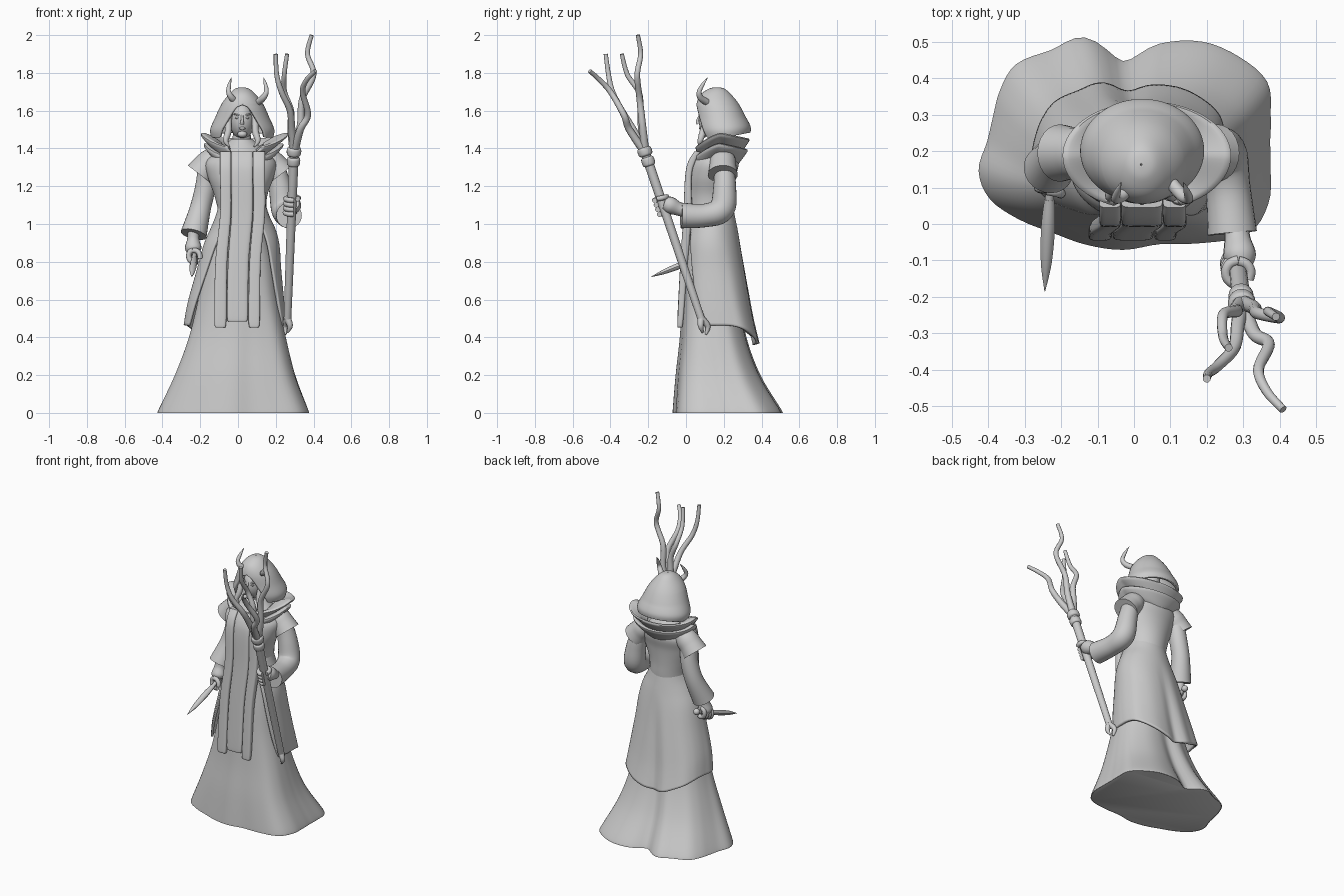
import bpy, bmesh, math
from mathutils import Vector

cube = bpy.data.objects.get("Cube")
if cube:
    bpy.data.objects.remove(cube, do_unlink=True)

STONE = bpy.data.materials.new("stone_grey")
STONE.use_nodes = True
GREY = (0.6, 0.6, 0.6, 1)
STONE.diffuse_color = GREY
STONE.node_tree.nodes["Principled BSDF"].inputs["Base Color"].default_value = GREY


def finish(name, bm, thick=0):
    bmesh.ops.remove_doubles(bm, verts=bm.verts, dist=1e-5)
    bmesh.ops.recalc_face_normals(bm, faces=bm.faces)
    mesh = bpy.data.meshes.new(name)
    bm.to_mesh(mesh)
    bm.free()
    mesh.materials.append(STONE)
    ob = bpy.data.objects.new(name, mesh)
    bpy.context.collection.objects.link(ob)
    if thick:
        mod = ob.modifiers.new("cloth_thickness", 'SOLIDIFY')
        mod.thickness = thick
        mod.offset = 0
    bpy.ops.object.select_all(action='DESELECT')
    ob.select_set(True)
    bpy.context.view_layer.objects.active = ob
    bpy.ops.object.shade_smooth_by_angle(angle=math.radians(45))
    return ob


def smooth(rows, steps):
    """Catmull-Rom interpolation of equally long tuples."""
    out = []
    for i in range(len(rows) - 1):
        p = [rows[max(0, min(len(rows) - 1, i + k))] for k in (-1, 0, 1, 2)]
        for s in range(steps):
            t = s / steps
            out.append([b + t / 2 * (c - a + t * (2*a - 5*b + 4*c - d + t * (3*(b - c) + d - a)))
                        for a, b, c, d in zip(*p)])
    return out + [list(rows[-1])]


def skin(bm, rings, closed):
    n = len(rings[0])
    for a, b in zip(rings, rings[1:]):
        for k in range(n if closed else n - 1):
            j = (k + 1) % n
            bm.faces.new((a[k], a[j], b[j], b[k]))
    if closed:
        bm.faces.new(rings[0])
        bm.faces.new(rings[-1])


def loft(name, rows, gap=None, lift=None, lobes=None, power=1, thick=0, n=72, steps=6):
    """Stack of rings: z, left, right, front, back, fold strength. gap opens the front."""
    bm, rings = bmesh.new(), []
    rows = smooth(rows, steps)
    for i, row in enumerate(rows):
        z, x0, x1, y0, y1 = row[:5]
        g = gap(i / (len(rows) - 1)) if gap else 0
        ring = []
        for k in range(n):
            f = k / (n - 1 if gap else n)
            th = -math.pi / 2 + g + (2 * math.pi - 2 * g) * f
            c, s = math.cos(th), math.sin(th)
            r = 1 + (lobes(th) - 1) * row[5] if lobes else 1
            u = r * math.copysign(abs(c) ** power, c)
            v = r * math.copysign(abs(s) ** power, s)
            zz = lift(z, s) if lift else z
            ring.append(bm.verts.new(((x0 + x1 + (x1 - x0) * u) / 2, (y0 + y1 + (y1 - y0) * v) / 2, zz)))
        rings.append(ring)
    skin(bm, rings, not gap)
    return finish(name, bm, thick)


def sweep(name, pts, n=16, steps=6, flat=1):
    """Tube along points x, y, z, radius."""
    bm, rings = bmesh.new(), []
    pts = smooth(pts, steps)
    pos = [Vector(p[:3]) for p in pts]
    side = last = None
    for i, p in enumerate(pts):
        tan = (pos[min(i + 1, len(pos) - 1)] - pos[max(i - 1, 0)]).normalized()
        if side is None:
            side = tan.cross(Vector((0, 1, 0)) if abs(tan.y) < 0.8 else Vector((0, 0, 1))).normalized()
        else:
            side = last.rotation_difference(tan) @ side
        last, up = tan, tan.cross(side)
        rings.append([bm.verts.new(pos[i] + max(p[3], 0.001) * (
            side * math.cos(a) + up * math.sin(a) * flat))
            for a in (2 * math.pi * k / n for k in range(n))])
    skin(bm, rings, True)
    return finish(name, bm)


def ball(name, loc, size):
    bm = bmesh.new()
    bmesh.ops.create_uvsphere(bm, u_segments=24, v_segments=16, radius=1)
    bmesh.ops.scale(bm, vec=size, verts=bm.verts)
    bmesh.ops.translate(bm, vec=loc, verts=bm.verts)
    return finish(name, bm)


# Gown: fold radius every 15 degrees, counter-clockwise from the left side
FOLDS = [1, 1.04, 1.13, 1.12, 1.08, .95, .76, 1.01, .99, 1.03, .97, .92, .93, 1.02, 1.05, 1.01,
         .97, .985, 1, .98, 1.08, 1.2, 1.14, 1.04]
FOLD_CURVE = [v[0] for v in smooth([(f,) for f in FOLDS + FOLDS[:1]], 20)]


def folds(th):
    return FOLD_CURVE[round(th / (2 * math.pi) % 1 * (len(FOLD_CURVE) - 1))]


loft("skirt", [(0, -.43, .37, -.07, .515, 1), (.02, -.425, .368, -.07, .51, 1),
               (.2, -.34, .302, -.055, .4, .8), (.4, -.265, .253, -.033, .325, .6),
               (.6, -.215, .215, -.022, .29, .35), (.8, -.175, .188, -.014, .26, .15),
               (1, -.1, .14, 0, .23, 0)], lobes=folds, n=96)
loft("overskirt", [(1.1, -.095, .14, .015, .24, 0), (1.03, -.112, .16, 0, .254, 0),
                   (.95, -.14, .192, 0, .27, 0), (.85, -.178, .213, -.012, .29, .12),
                   (.7, -.215, .222, -.015, .318, .3), (.5, -.264, .238, -.01, .355, .5),
                   (.36, -.286, .246, 0, .388, .6)],
     gap=lambda t: .5 + .55 * t, lobes=folds, thick=.014, n=96,
     lift=lambda z, s: 1.1 - (1.1 - z) * (.86 + .14 * max(0, s) ** 2.5))
loft("bodice", [(.92, -.12, .16, 0, .24), (1.05, -.105, .15, .005, .254), (1.15, -.125, .155, .005, .257),
                (1.25, -.16, .19, .005, .265), (1.33, -.17, .2, .02, .28),
                (1.39, -.1, .14, .06, .26), (1.45, -.035, .075, .11, .22)])

# Three hanging panels down the front
for name, a, b, low, p, q in (("right_panel", -.125, -.062, .46, -.095, -.037),
                              ("middle_panel", -.058, .052, .49, -.035, .078),
                              ("left_panel", .056, .115, .46, .08, .143)):
    loft(name, [(low, a + .012, b - .012, -.042, -.025), (low + .025, a, b, -.045, -.015),
                (.8, a + .005, b + .005, -.03, .01), (1.05, p, q, -.014, .03),
                (1.25, p, q, -.005, .03), (1.33, p, q, .012, .05), (1.385, p, q, .045, .08)],
         power=.5, n=32)

# Layered collar, rolled inwards and dipping towards the open front
dip = lambda z, s: z - .08 * max(0, -s) ** 1.5 - .03 * max(0, s)
loft("upper_collar", [(1.39, -.07, .12, .08, .27), (1.43, -.15, .2, .07, .3), (1.475, -.19, .26, .045, .33),
                      (1.46, -.14, .2, .07, .31), (1.425, -.09, .14, .09, .28)],
     gap=lambda t: .12 + .3 * min(1, 2 * t), lift=dip, thick=.014)
loft("lower_collar", [(1.35, -.09, .13, .06, .27), (1.375, -.14, .19, .05, .29), (1.42, -.175, .235, .04, .32),
                      (1.405, -.12, .18, .07, .29)],
     gap=lambda t: .1 + .3 * min(1, 1.5 * t), lift=dip, thick=.014)

# Head, face and hood
ball("head", (.022, .155, 1.548), (.066, .088, .1))
sweep("neck", [(.02, .17, 1.5, .045), (.02, .17, 1.38, .055)])
sweep("nose", [(.022, .073, 1.575, .006), (.022, .06, 1.545, .008), (.022, .066, 1.532, .011)], n=10)
ball("lips", (.022, .079, 1.507), (.018, .01, .007))
ball("chin", (.022, .092, 1.475), (.026, .022, .018))
for side, sx in (("right", -1), ("left", 1)):
    x = .022 + sx * .026
    ball(side + "_eye", (x, .08, 1.562), (.012, .008, .006))
    sweep(side + "_brow", [(x - sx * .012, .076, 1.575, .004), (x + sx * .016, .083, 1.582, .004)], n=8)
    sweep(side + "_hair_lock", [(.02 + sx * .04, .11, 1.62, .01), (.02 + sx * .068, .11, 1.56, .016),
                                (.02 + sx * .072, .09, 1.49, .018), (.02 + sx * .085, .075, 1.44, .014),
                                (.02 + sx * .065, .07, 1.41, .004)])
loft("hood", [(1.46, -.135, .18, .075, .335), (1.5, -.14, .185, .065, .335), (1.56, -.115, .16, .062, .312),
              (1.63, -.082, .128, .062, .275), (1.68, -.045, .09, .082, .235),
              (1.71, -.012, .055, .125, .2), (1.717, .018, .022, .16, .165)],
     gap=lambda t: .82 * max(0, 1 - t / .5) ** .42, thick=.014,
     lift=lambda z, s: z + .025 * max(0, s) * max(0, 1.56 - z) / .1)
for side, sx in (("right", -1), ("left", 1)):
    x = .05 + sx * .055
    sweep(side + "_horn", [(x, .11, 1.645, .018), (x + sx * .028, .078, 1.668, .017),
                           (x + sx * .045, .07, 1.7, .013), (x + sx * .04, .09, 1.74, .009),
                           (x + sx * .03, .115, 1.775, .001)])

# Arms: shoulder caps and sleeves
for side, sx in (("right", -1), ("left", 1)):
    cx = .012
    sweep(side + "_shoulder_cap", [(cx + sx * .1, .195, 1.37, .048), (cx + sx * .15, .195, 1.335, .068),
                                   (cx + sx * .185, .195, 1.3, .072), (cx + sx * .215, .195, 1.262, .079)], n=24)
sweep("right_sleeve", [(-.16, .2, 1.32, .05), (-.172, .21, 1.2, .054), (-.2, .2, 1.08, .056),
                       (-.235, .15, .945, .07)], n=24)
sweep("left_sleeve", [(.19, .2, 1.32, .05), (.222, .205, 1.2, .06), (.243, .19, 1.08, .068),
                      (.258, .1, 1.045, .062), (.27, -.025, 1.045, .068)], n=24)

# Staff with ferrules and a split foot
foot, head = Vector((.262, .08, .5)), Vector((.296, -.215, 1.375))
axis = (head - foot).normalized()
sweep("staff", [(*foot, .02), (*foot.lerp(head, .5), .023), (*head, .026)])
for name, t, r in (("staff_lower_band", .95, .034), ("staff_upper_band", 1.01, .037)):
    c = foot.lerp(head, t)
    sweep(name, [(*(c - axis * .025), .024), (*(c - axis * .015), r), (*(c + axis * .015), r),
                 (*(c + axis * .025), .024)])
sweep("staff_foot_front", [(*foot, .019), (.275, .078, .46, .015), (.262, .088, .425, .005)])
sweep("staff_foot_back", [(*foot, .019), (.25, .115, .46, .015), (.252, .105, .415, .006)])

# Twisting branches
for i, path in enumerate((
        [(.285, -.28, 1.5), (.275, -.34, 1.6), (.23, -.39, 1.7), (.205, -.41, 1.79), (.2, -.425, 1.9)],
        [(.28, -.235, 1.5), (.28, -.24, 1.6), (.245, -.25, 1.7), (.245, -.31, 1.79), (.26, -.34, 1.9)],
        [(.33, -.23, 1.52), (.34, -.245, 1.66), (.4, -.258, 1.79), (.368, -.24, 1.9), (.39, -.255, 2)],
        [(.33, -.3, 1.5), (.37, -.33, 1.58), (.342, -.4, 1.7), (.365, -.46, 1.765), (.41, -.51, 1.81)])):
    pts = [(*head, .022)] + [(*p, .019 - .002 * k) for k, p in enumerate(path)]
    sweep(f"branch_{i + 1}", pts, n=12, steps=8)

# Dagger
tip, pommel = Vector((-.245, -.185, .72)), Vector((-.225, .21, .875))
at = lambda t: tip.lerp(pommel, t)
sweep("dagger_blade", [(*tip, .001), (*at(.2), .015), (*at(.45), .019), (*at(.64), .014)], n=8, flat=.9)
sweep("dagger_grip", [(*at(.6), .012), (*at(1), .012)], n=12)
ball("dagger_pommel", pommel, (.02, .02, .02))


def grip(label, centre, along, palm):
    """Four curled fingers and a thumb around a shaft."""
    palm = palm.normalized()
    cross = along.cross(palm)
    for f in range(5):
        c = centre + along * (.026 * (f - 1.5) if f < 4 else .045)
        sgn = 1 if f < 4 else -1
        arc = [(*(c + (palm * math.cos(a) + cross * sgn * math.sin(a)) * .034), .014)
               for a in (0, .7, 1.4, 2.1, 2.8, 3.4)[:6 if f < 4 else 4]]
        sweep(f"{label}_finger_{f + 1}" if f < 4 else f"{label}_thumb", arc, n=10, steps=3)


# Hands
c = foot.lerp(head, .68)
grip("left", c, axis, Vector((0, 1, .2)))
sweep("left_hand", [(.278, .02, 1.06, .032), (.284, -.04, 1.08, .036), (.29, -.085, 1.1, .045),
                    (.29, -.115, 1.11, .034)])
c = at(.8)
grip("right", c, (pommel - tip).normalized() * -1, Vector((-.25, .1, 1)))
sweep("right_hand", [(-.235, .15, .97, .03), (-.237, .145, .92, .032), (-.237, .135, .875, .044),
                     (-.235, .13, .85, .034)])
